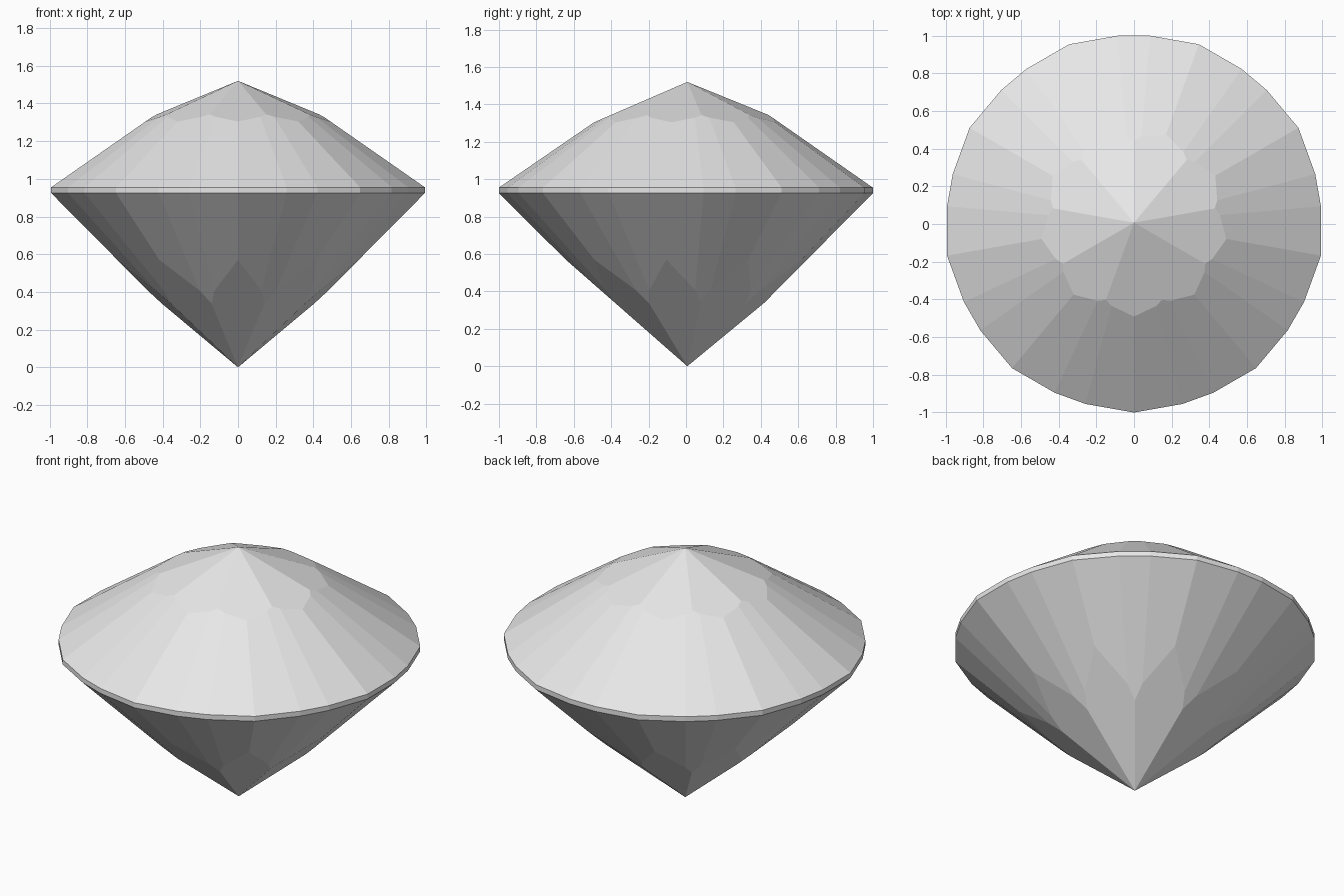
import bpy
import bmesh
from math import sin, cos, radians

cube = bpy.data.objects.get("Cube")
if cube:
    bpy.data.objects.remove(cube)

SECTORS = 9
STEP = 360 / SECTORS
GIRDLE = 0.992        # inscribed radius of the girdle
CENTRE_Y = 0.007

stone = bpy.data.materials.new("pale_grey_stone")
stone.use_nodes = True
colour = (0.8, 0.8, 0.8, 1)
stone.diffuse_color = colour
stone.node_tree.nodes["Principled BSDF"].inputs["Base Color"].default_value = colour

bm = bmesh.new()


def place(angle, radius, z):
    a = radians(angle)
    return bm.verts.new((radius * sin(a), CENTRE_Y - radius * cos(a), z))


def facet_direction(t):
    """Nearest girdle facet direction for an angle inside a sector."""
    return 10 if t < 15 else 20 if t <= 25 else 30


def make_cone(tip_z, rim_z, tip_slope, rim_slope):
    """Kite facets round the tip, then three facets per sector down to the rim."""
    up = 1 if tip_z > rim_z else -1
    rise = abs(tip_z - rim_z)
    tip = place(0, 0, tip_z)
    rim, ridge = {}, {}
    for s in range(SECTORS):
        for t in (0, 15, 20, 25):
            toward = cos(radians(t - facet_direction(t)))
            kite = cos(radians(min(t, STEP - t)))
            r = (rim_slope * GIRDLE - rise) / (rim_slope * toward - tip_slope * kite)
            key = s * STEP + t
            ridge[key] = place(key, r, tip_z - up * tip_slope * r * kite)
            if t != 20:
                rim[key] = place(key, GIRDLE / toward, rim_z)

    def at(ring, angle):
        return ring[angle % 360]

    for s in range(SECTORS):
        a = s * STEP
        bm.faces.new([tip] + [at(ridge, a + t) for t in (-20, -15, 0, 15, 20)])
        for low, high, inner in ((0, 15, (15, 0)), (15, 25, (25, 20, 15)), (25, 40, (40, 25))):
            bm.faces.new([at(rim, a + low), at(rim, a + high)]
                         + [at(ridge, a + t) for t in inner])
    return [rim[k] for k in sorted(rim)]


# Crown and pavilion
crown_rim = make_cone(1.52, 0.955, 0.4326, 0.697)
pavilion_rim = make_cone(0.0, 0.925, 0.877, 1.009)

# Girdle band
for i in range(len(crown_rim)):
    bm.faces.new((crown_rim[i - 1], crown_rim[i], pavilion_rim[i], pavilion_rim[i - 1]))

bmesh.ops.recalc_face_normals(bm, faces=bm.faces[:])
mesh = bpy.data.meshes.new("cut_gem")
bm.to_mesh(mesh)
bm.free()
mesh.materials.append(stone)
bpy.context.collection.objects.link(bpy.data.objects.new("cut_gem", mesh))
